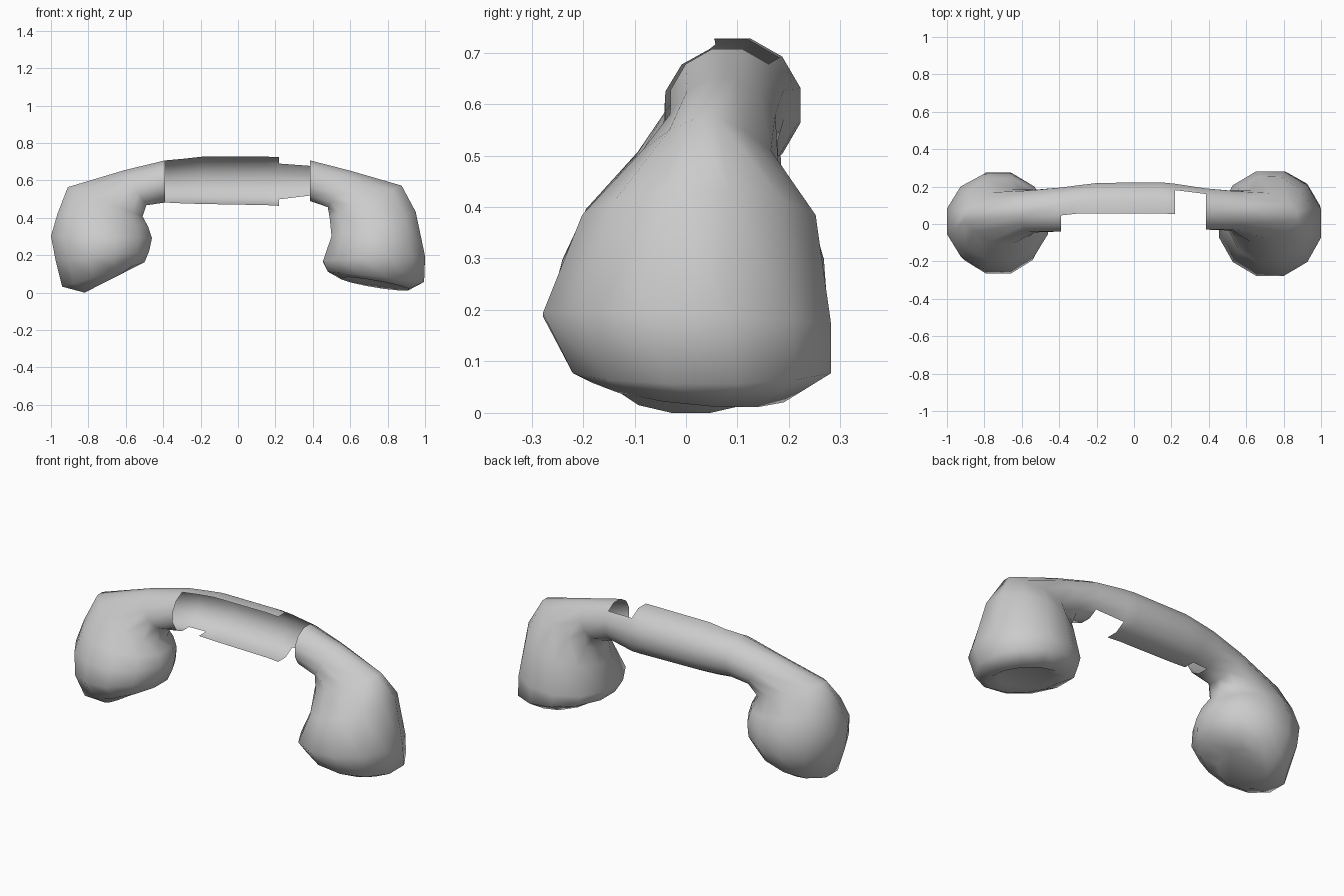
import bpy, bmesh
from math import sin, cos, radians

if "Cube" in bpy.data.objects:
    bpy.data.objects.remove(bpy.data.objects["Cube"])

SIDES = 12

# Each ring: inner (x, z), outer (x, z), front y, back y, tilt (z drop per y), taper towards outer
left_cup = [
    ((-0.60, 0.12), (-0.82, 0.008), -0.13, 0.15, 0.0, 0.0),
    ((-0.50, 0.17), (-0.94, 0.04), -0.20, 0.22, 0.0, 0.0),
    ((-0.475, 0.23), (-0.975, 0.18), -0.265, 0.275, 0.0, 0.0),
    ((-0.46, 0.30), (-1.00, 0.31), -0.24, 0.268, 0.0, 0.0),
    ((-0.48, 0.36), (-0.965, 0.43), -0.20, 0.245, 0.0, 0.1),
    ((-0.51, 0.415), (-0.91, 0.572), -0.11, 0.185, 0.0, 0.4),
    ((-0.49, 0.475), (-0.61, 0.662), -0.045, 0.183, 0.0, 0.15),
]
handle = [
    ((-0.39, 0.49), (-0.39, 0.715), -0.04, 0.195, 0.0, 0.0),
    ((-0.29, 0.485), (-0.29, 0.724), -0.03, 0.208, 0.0, 0.0),
    ((-0.19, 0.482), (-0.19, 0.735), -0.04, 0.22, 0.0, 0.0),
    ((0.15, 0.476), (0.15, 0.735), -0.04, 0.222, 0.0, 0.0),
    ((0.22, 0.472), (0.22, 0.733), -0.04, 0.215, 0.0, 0.0),
    ((0.385, 0.498), (0.385, 0.715), -0.03, 0.19, 0.0, 0.0),
]
right_cup = [
    ((0.48, 0.465), (0.60, 0.66), -0.035, 0.178, 0.0, 0.15),
    ((0.49, 0.41), (0.875, 0.58), -0.10, 0.18, 0.0, 0.4),
    ((0.50, 0.31), (0.95, 0.44), -0.205, 0.255, 0.0, 0.05),
    ((0.455, 0.175), (1.00, 0.20), -0.278, 0.282, 0.04, 0.0),
    ((0.48, 0.12), (0.995, 0.065), -0.22, 0.282, 0.0, 0.0),
    ((0.55, 0.085), (0.91, 0.025), -0.18, 0.19, 0.10, 0.0),
    ((0.60, 0.095), (0.86, 0.055), -0.13, 0.15, 0.10, 0.0),
]
rings = left_cup + handle + right_cup
first = len(left_cup)
last = first + len(handle) - 1


def ring_points(inner, outer, front, back, tilt, taper):
    """Twelve-sided section, with flats at top, bottom, front and back."""
    cx, cz = (inner[0] + outer[0]) / 2, (inner[1] + outer[1]) / 2
    ux, uz = outer[0] - cx, outer[1] - cz
    cy, ry = (front + back) / 2, (back - front) / 2
    k = 1 / cos(radians(15))
    for i in range(SIDES):
        a = radians(-15 + 30 * i)
        c = cos(a) * k
        dy = ry * sin(a) * k * (1 - taper * max(c, 0))
        yield (cx + ux * c, cy + dy, cz + uz * c - tilt * dy)


def kept_sides(j):
    """Sides present between ring j and j + 1: the grip is an open shell."""
    if j < first or j >= last:
        return range(SIDES)          # closed neck and cup
    if j == last - 1:
        return range(2, 5)           # only the back strip reaches the right neck
    if j == first:
        return range(0, 6)           # lower lip starts a little further along
    return range(0, 7)               # back, top lip and lower lip


bm = bmesh.new()
grid = [[bm.verts.new(p) for p in ring_points(*r)] for r in rings]

# Handset skin
for j in range(len(grid) - 1):
    for i in kept_sides(j):
        n = (i + 1) % SIDES
        bm.faces.new((grid[j][i], grid[j][n], grid[j + 1][n], grid[j + 1][i]))

# Cup ends
bm.faces.new(grid[0][::-1])
bm.faces.new(grid[-1])

bmesh.ops.delete(bm, geom=[v for v in bm.verts if not v.link_faces], context='VERTS')

# Lay flat on the ground and make the skin face outward
low = min(v.co.z for v in bm.verts)
for v in bm.verts:
    v.co.z -= low
bm.normal_update()
back_face = max(bm.faces, key=lambda f: abs(f.normal.y) - abs(f.calc_center_median().x)
                + f.calc_center_median().y)
if back_face.normal.y < 0:
    bmesh.ops.reverse_faces(bm, faces=bm.faces[:])

mesh = bpy.data.meshes.new("handset")
bm.to_mesh(mesh)
bm.free()
handset = bpy.data.objects.new("handset", mesh)
bpy.context.collection.objects.link(handset)
bpy.context.view_layer.objects.active = handset
handset.select_set(True)
bpy.ops.object.shade_smooth_by_angle(angle=radians(75))
